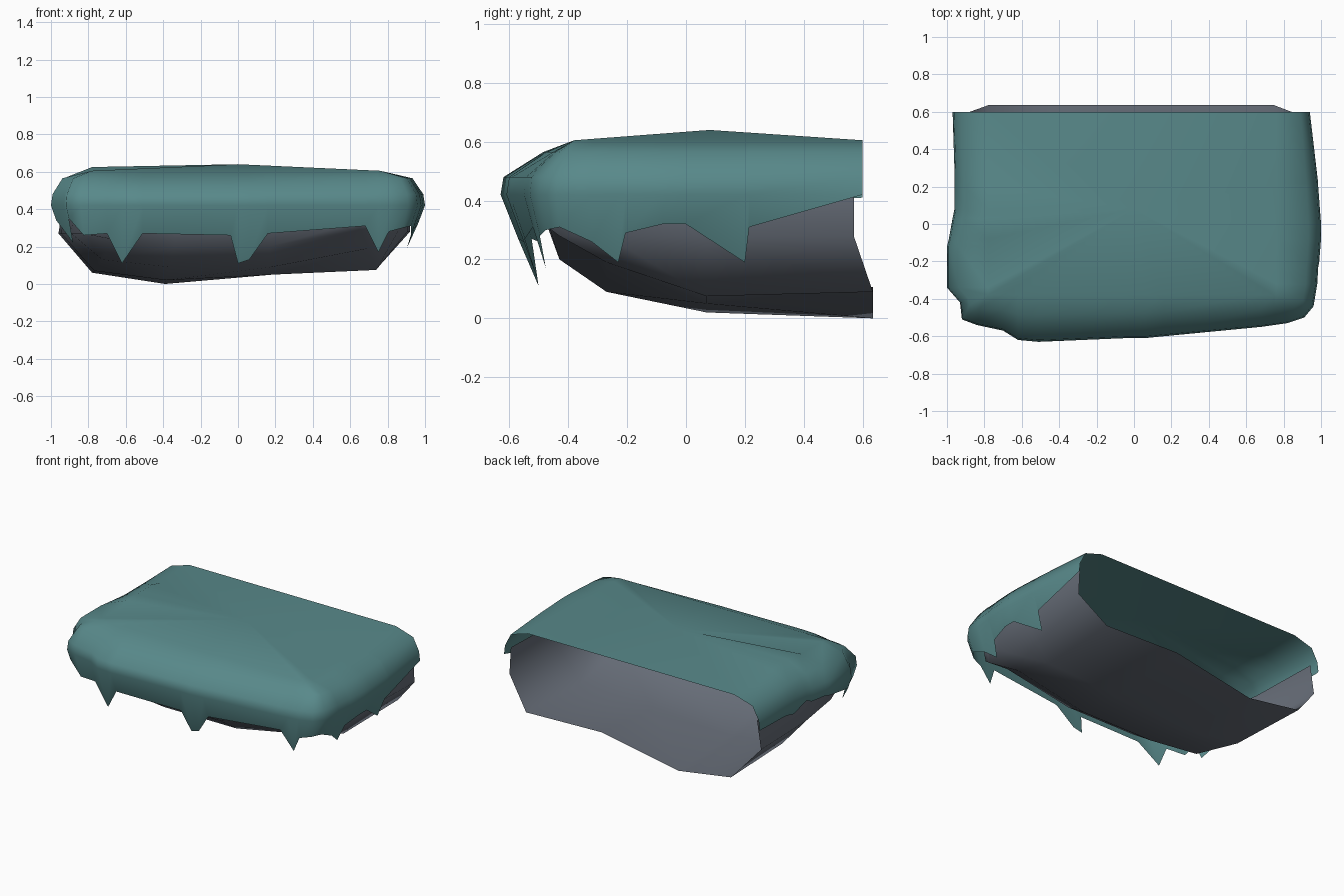
import bpy
import bmesh

if "Cube" in bpy.data.objects:
    bpy.data.objects.remove(bpy.data.objects["Cube"])


def material(name, color):
    m = bpy.data.materials.new(name)
    m.diffuse_color = (*color, 1)
    m.use_nodes = True
    m.node_tree.nodes["Principled BSDF"].inputs["Base Color"].default_value = m.diffuse_color
    return m


def build(name, verts, faces, mat):
    me = bpy.data.meshes.new(name)
    me.from_pydata(verts, [], faces)
    me.materials.append(mat)
    bm = bmesh.new()
    bm.from_mesh(me)
    bmesh.ops.remove_doubles(bm, verts=bm.verts, dist=.0005)
    bm.to_mesh(me)
    bm.free()
    ob = bpy.data.objects.new(name, me)
    bpy.context.collection.objects.link(ob)
    for p in me.polygons:
        p.use_smooth = True
    return ob


def grid_faces(rows, cols):
    return [(r * cols + c, r * cols + c + 1, (r + 1) * cols + c + 1, (r + 1) * cols + c)
            for r in range(rows - 1) for c in range(cols - 1)]


moss = material("moss teal", (0.098, 0.25, 0.255))
stone = material("stone grey", (0.138, 0.157, 0.192))

# Stone underside: one cross-section swept forward, raised towards the front, open at the back
section = [(-.93, .46), (-.96, .27), (-.78, .06), (-.39, .02),
           (.19, .05), (.75, .075), (.92, .28), (.91, .46)]
rear_z = {3: 0.0, 4: .106, 5: .09}
verts = [(x, .635 if 1 < i < 6 else .57, rear_z.get(i, z)) for i, (x, z) in enumerate(section)]
# depth, width scale, lowest height, lowest height at the left and right bottom corners
for y, s, low, left, right in [(.07, .985, .02, .07, .06), (-.27, .93, .09, .13, .19),
                               (-.43, .87, .20, .24, .29), (-.47, .86, .31, .32, .33),
                               (-.50, .86, .45, .45, .45)]:
    for i, (x, z) in enumerate(section):
        verts.append((x * s, y, max(z, left if i == 2 else right if i == 5 else low)))
build("stone_underside", verts, grid_faces(6, 8), stone)

# Moss cap: outline from back left round the front to back right, with height of the dripping hem
outline = [(-.97, .6, .41), (-.96, .29, .39), (-.96, .2, .365), (-.96, .08, .415), (-.97, .03, .39),
           (-.99, -.08, .39), (-1, -.12, .38), (-1, -.34, .34), (-.93, -.42, .22), (-.92, -.51, .35),
           (-.84, -.54, .26), (-.70, -.57, .27), (-.62, -.62, .11), (-.51, -.63, .27),
           (-.04, -.61, .26), (0, -.61, .11), (.06, -.61, .13), (.16, -.6, .27),
           (.68, -.55, .31), (.75, -.54, .17), (.82, -.53, .28), (.91, -.5, .30),
           (.96, -.44, .31), (.98, -.32, .26), (.985, -.23, .19), (.99, -.205, .29),
           (1, -.08, .32), (1, 0, .32), (.985, .2, .19), (.985, .215, .31), (.94, .6, .42)]


def inward(x, y, tx, ty):
    """Move an outline point towards the flat top rectangle."""
    ix = min(max(x, -.78), .76)
    iy = max(y, -.38)
    return x + (ix - x) * tx, y + (iy - y) * ty


n = len(outline)
verts = []
for x, y, low in outline:                                   # hem, tucked under
    t = max(0, .42 - low) * 1.6
    verts.append((*inward(x, y, t, t), low))
# bulge, shoulder, top rim
for tx, ty, z in [(0, 0, .42), (.04, .04, .48), (.28, .58, .565), (1, 1, .603)]:
    for x, y, low in outline:
        px, py = inward(x, y, tx, ty)
        if tx == 1:
            z = .605 + (.02 if px < 0 and -.1 < py < .25 else 0)
        verts.append((px, py, z))
# gently domed top
verts.append((0, .08, .64))
faces = grid_faces(5, n)
faces += [(4 * n + i, 4 * n + (i + 1) % n, 5 * n) for i in range(n)]
build("moss_cap", verts, faces, moss)
